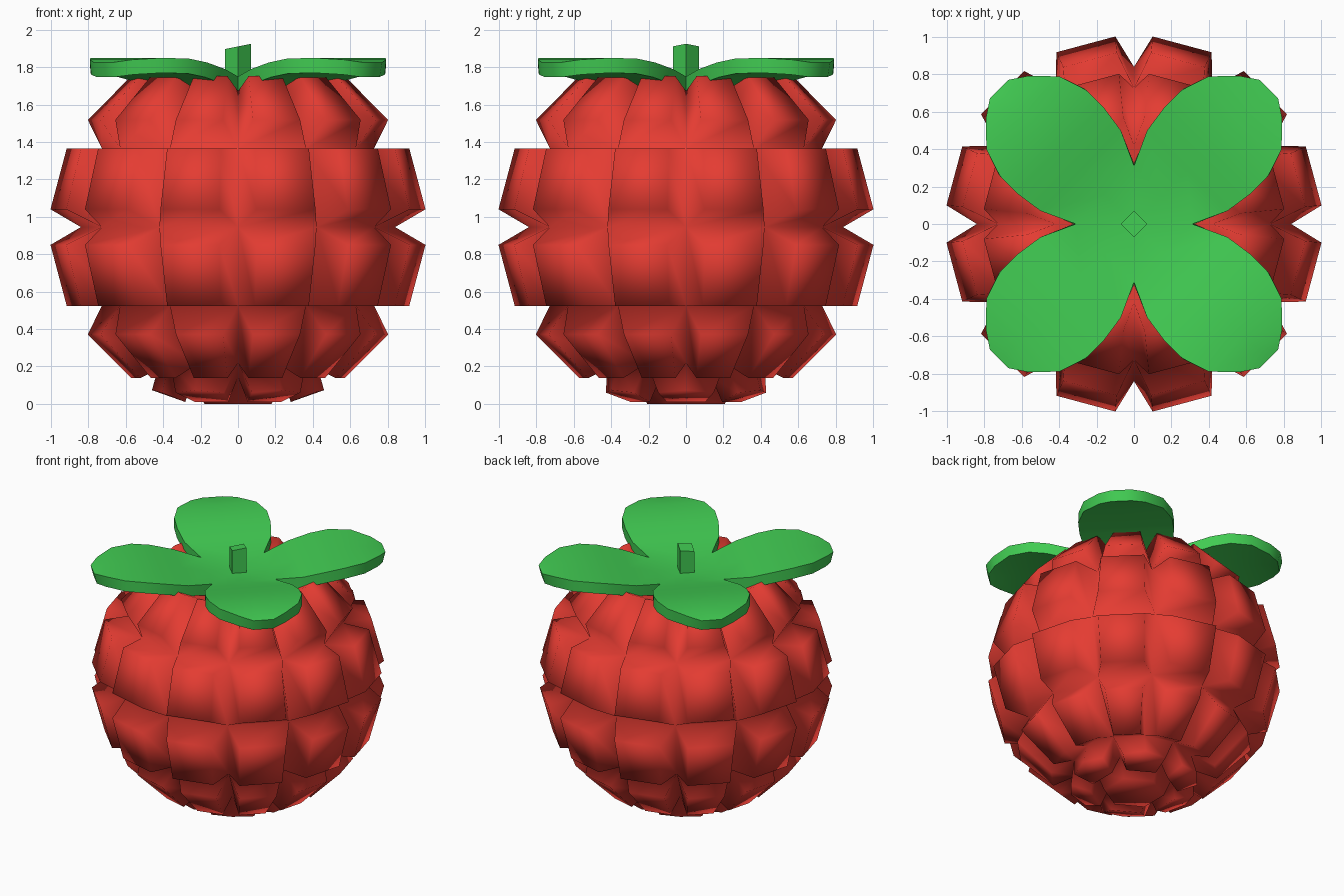
import bpy, bmesh, math
from mathutils import Vector

if "Cube" in bpy.data.objects:
    bpy.data.objects.remove(bpy.data.objects["Cube"])

CZ = 0.945   # height of the berry centre
RB = 0.84    # radius of the grooves between lobes


def material(name, rgb):
    m = bpy.data.materials.new(name)
    m.diffuse_color = (*rgb, 1)
    m.use_nodes = True
    m.node_tree.nodes["Principled BSDF"].inputs["Base Color"].default_value = m.diffuse_color
    return m


def finish(bm, name, mat):
    bmesh.ops.remove_doubles(bm, verts=bm.verts, dist=0.002)
    bmesh.ops.recalc_face_normals(bm, faces=bm.faces)
    me = bpy.data.meshes.new(name)
    bm.to_mesh(me)
    bm.free()
    me.materials.append(mat)
    ob = bpy.data.objects.new(name, me)
    bpy.context.collection.objects.link(ob)
    return ob


def cyl(az, r, z):
    a = math.radians(az)
    return Vector((r * math.cos(a), r * math.sin(a), CZ + z))


def sph(az, lat, r):
    l = math.radians(lat)
    return cyl(az, r * math.cos(l), r * math.sin(l))


def lobe(bm, base, crest):
    """Raised lobe: slanted walls from the groove loop up to the crest loop."""
    b = [bm.verts.new(p) for p in base]
    c = [bm.verts.new(p) for p in crest]
    n = len(b)
    for i in range(n):
        j = (i + 1) % n
        bm.faces.new((b[i], b[j], c[j], c[i]))
    bm.faces.new(c)


red = material("berry red", (0.78, 0.045, 0.032))
green = material("leaf green", (0.053, 0.60, 0.085))

# Berry body: four rows of twelve lobes
bm = bmesh.new()
for lat, top in ((-45, 0.99), (-15, 1.012), (15, 1.012), (45, 0.99)):
    for k in range(12):
        az = 15 + 30 * k
        loop = ((-1, -1), (1, -1), (1, 1), (-1, 1))
        lobe(bm, [sph(az + 15 * s, lat + 15 * t, RB) for s, t in loop],
             [sph(az + 9.3 * s, lat + 9.6 * t, top) for s, t in loop])

# Six lobes under the berry around one hexagonal lobe
for k in range(6):
    az = 60 * k
    lobe(bm,
         [sph(az - 30, -60, RB), sph(az, -60, RB), sph(az + 30, -60, RB),
          cyl(az + 30, 0.27, -0.80), cyl(az - 30, 0.27, -0.80)],
         [cyl(az - 20, 0.435, -0.885), cyl(az, 0.46, -0.872), cyl(az + 20, 0.435, -0.885),
          cyl(az + 20, 0.30, -0.935), cyl(az - 20, 0.30, -0.935)])
lobe(bm, [cyl(30 + 60 * k, 0.27, -0.80) for k in range(6)],
     [cyl(30 + 60 * k, 0.208, -0.945) for k in range(6)])

# Flat cap hidden beneath the leaves
bm.faces.new([bm.verts.new(sph(30 * k, 60, RB)) for k in range(12)])
berry = finish(bm, "berry", red)
berry.data.polygons.foreach_set("use_smooth", [True] * len(berry.data.polygons))

# Leaves: stations of distance along the diagonal, half width, height
stations = [(0, 0, 1.735), (0.22, 0.22, 1.75), (0.403, 0.304, 1.79), (0.56, 0.327, 1.825),
            (0.69, 0.325, 1.845), (0.84, 0.276, 1.85), (0.96, 0.16, 1.84), (1.02, 0.07, 1.825)]
bm = bmesh.new()
for k in range(4):
    a = math.radians(45 + 90 * k)
    along = Vector((math.cos(a), math.sin(a), 0))
    side = Vector((-math.sin(a), math.cos(a), 0))
    rows = []
    for r, w, z in stations:
        rows.append([bm.verts.new(along * r + side * (w * s) + Vector((0, 0, z)))
                     for s in ((0,) if w == 0 else (-1, 0, 1))])
    for p, q in zip(rows, rows[1:]):
        for i in range(2):
            if len(p) == 1:
                bm.faces.new((p[0], q[i], q[i + 1]))
            else:
                bm.faces.new((p[i], q[i], q[i + 1], p[i + 1]))
leaves = finish(bm, "leaves", green)
if leaves.data.polygons[0].normal.z < 0:
    leaves.data.flip_normals()
sol = leaves.modifiers.new("thickness", 'SOLIDIFY')
sol.thickness = 0.08
sol.offset = -1
bpy.context.view_layer.objects.active = leaves
leaves.select_set(True)
bpy.ops.object.modifier_apply(modifier=sol.name)
bpy.ops.object.shade_smooth_by_angle(angle=math.radians(35))

# Stem: square post with a slanted top
bm = bmesh.new()
low = [bm.verts.new((0.07 * math.cos(t), 0.07 * math.sin(t), 1.68))
       for t in (0, math.pi / 2, math.pi, 1.5 * math.pi)]
top = [bm.verts.new((v.co.x, v.co.y, 1.911 + 0.2 * v.co.x)) for v in low]
for i in range(4):
    j = (i + 1) % 4
    bm.faces.new((low[i], low[j], top[j], top[i]))
bm.faces.new(top)
bm.faces.new(low[::-1])
finish(bm, "stem", green)
